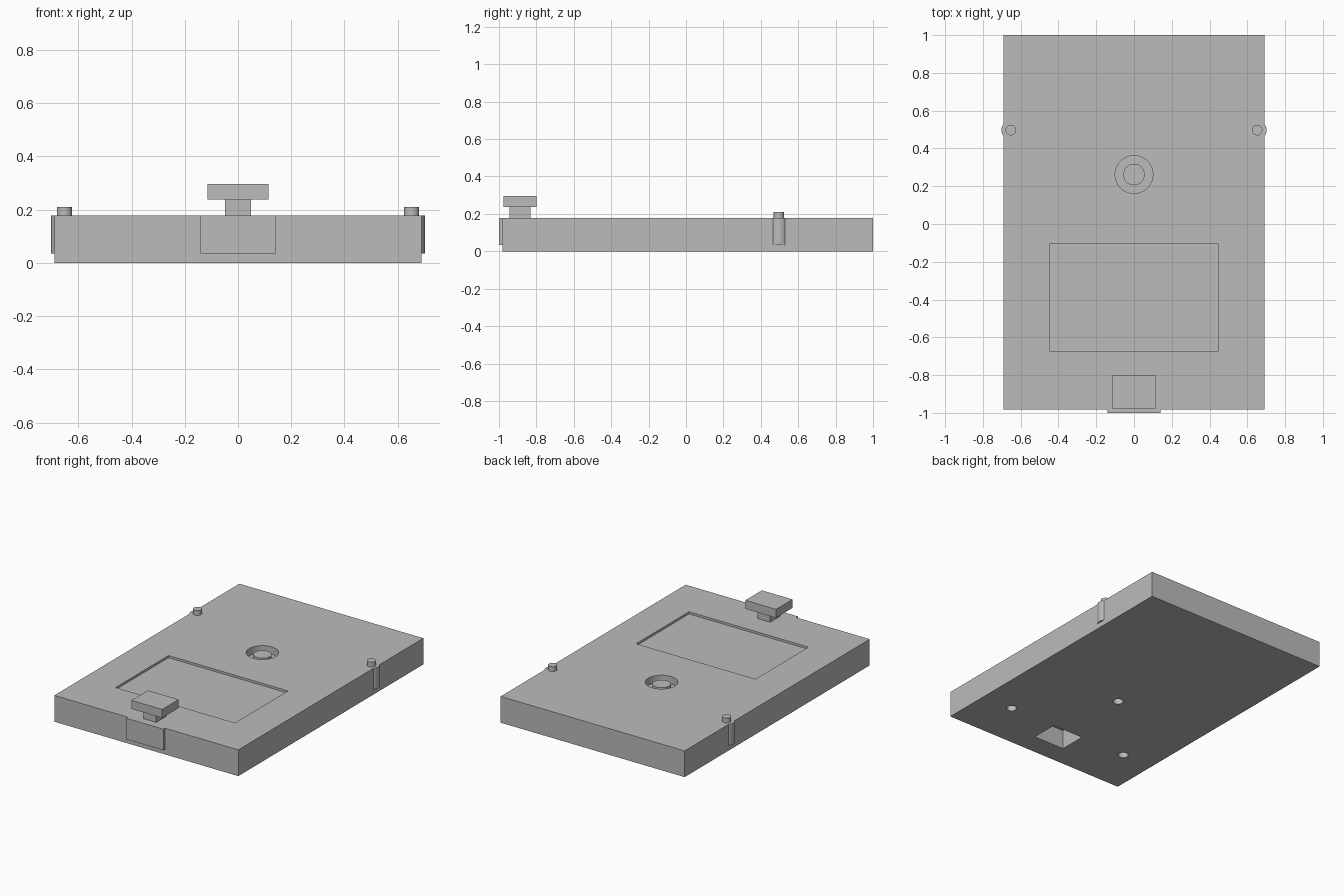
import bpy

if "Cube" in bpy.data.objects:
    bpy.data.objects.remove(bpy.data.objects["Cube"])

grey = bpy.data.materials.new("plain_grey")
grey.diffuse_color = (0.5, 0.5, 0.5, 1)
grey.use_nodes = True
grey.node_tree.nodes["Principled BSDF"].inputs["Base Color"].default_value = grey.diffuse_color

TOP = 0.178


def finish(ob, name):
    ob.name = name
    ob.data.materials.append(grey)
    return ob


def box(name, x0, x1, y0, y1, z0, z1):
    bpy.ops.mesh.primitive_cube_add(size=1, location=((x0 + x1) / 2, (y0 + y1) / 2, (z0 + z1) / 2))
    ob = bpy.context.object
    ob.scale = (x1 - x0, y1 - y0, z1 - z0)
    bpy.ops.object.transform_apply(location=True, scale=True, rotation=False)
    return finish(ob, name)


def cyl(name, x, y, r, z0, z1):
    bpy.ops.mesh.primitive_cylinder_add(vertices=48, radius=r, depth=z1 - z0, location=(x, y, (z0 + z1) / 2))
    bpy.ops.object.shade_smooth_by_angle()
    return finish(bpy.context.object, name)


def combine(target, tool, operation):
    mod = target.modifiers.new(operation, 'BOOLEAN')
    mod.operation, mod.solver, mod.object = operation, 'EXACT', tool
    bpy.context.view_layer.objects.active = target
    bpy.ops.object.modifier_apply(modifier=mod.name)
    bpy.data.objects.remove(tool)


# Base plate with front tab and side bosses
plate = box("base_plate", -0.69, 0.69, -0.982, 1.0, 0, TOP)
combine(plate, box("front_tab", -0.14, 0.14, -1.0, -0.9, 0.035, TOP), 'UNION')
for s in (-1, 1):
    combine(plate, cyl("side_boss", s * 0.652, 0.497, 0.05, 0.035, TOP), 'UNION')

# Recesses in the top face
combine(plate, box("panel_recess", -0.448, 0.448, -0.672, -0.105, TOP - 0.015, 0.3), 'DIFFERENCE')
combine(plate, cyl("round_well", 0, 0.262, 0.1, TOP - 0.05, 0.3), 'DIFFERENCE')

# Pocket and screw holes in the underside
combine(plate, box("latch_pocket", -0.115, 0.115, -0.835, -0.65, -0.1, 0.13), 'DIFFERENCE')
for x, y in ((0, -0.157), (0.46, -0.655), (-0.46, -0.655)):
    combine(plate, cyl("screw_hole", x, y, 0.032, -0.1, 0.06), 'DIFFERENCE')
bpy.ops.object.select_all(action='DESELECT')
plate.select_set(True)
bpy.context.view_layer.objects.active = plate
bpy.ops.object.shade_smooth_by_angle()

# Button in the round well
cyl("well_button", 0, 0.262, 0.057, TOP - 0.05, TOP - 0.012)

# Small pins on the side bosses
for side, s in (("left", -1), ("right", 1)):
    cyl(side + "_pin", s * 0.652, 0.497, 0.028, TOP, 0.21)

# Raised slider knob near the front
box("knob_stem", -0.048, 0.048, -0.945, -0.832, TOP, 0.238)
box("knob_cap", -0.115, 0.115, -0.976, -0.8, 0.238, 0.296)
